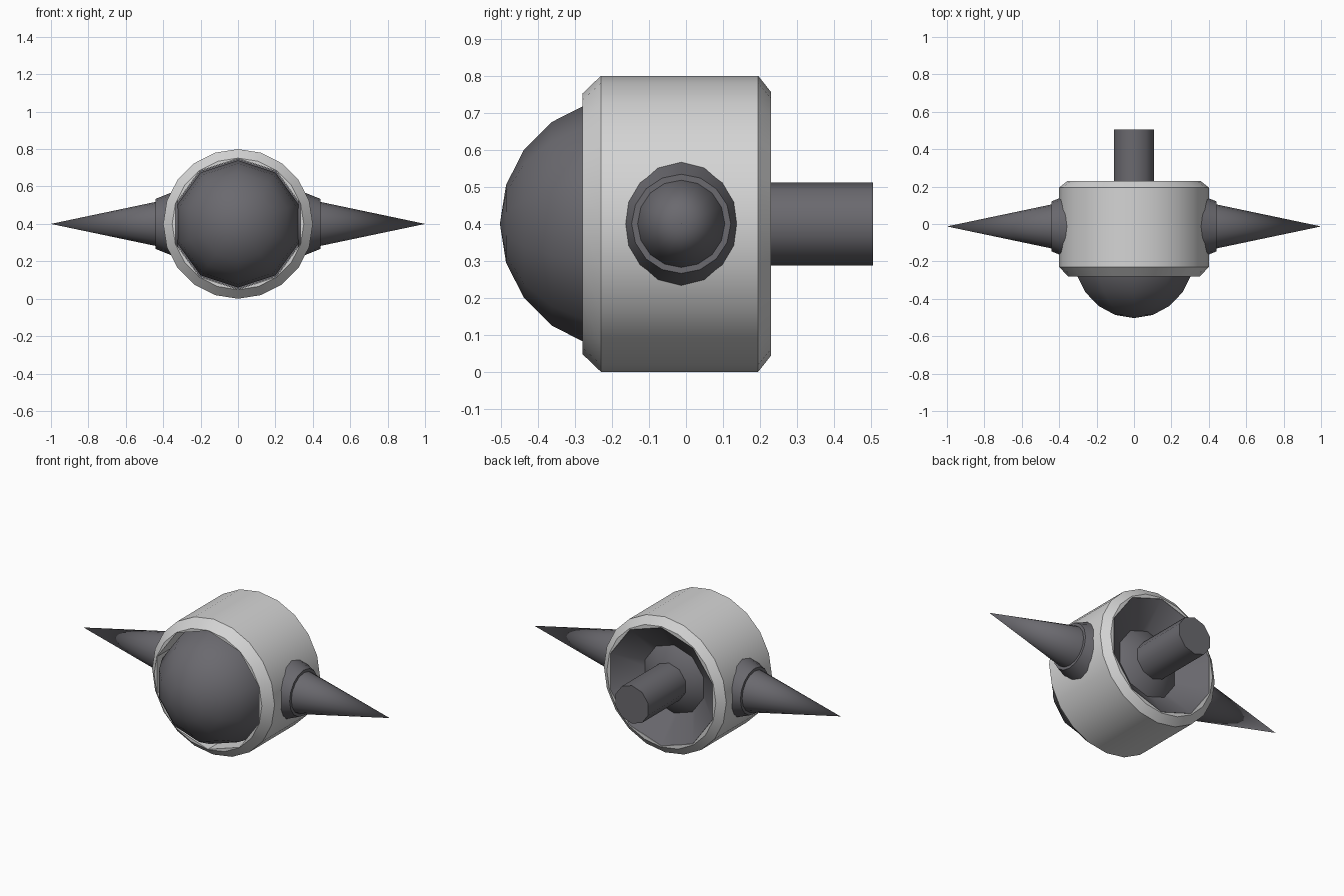
import bpy
import bmesh
import math
from mathutils import Matrix, Vector

cube = bpy.data.objects.get("Cube")
if cube:
    bpy.data.objects.remove(cube, do_unlink=True)


def make_material(name, rgb):
    m = bpy.data.materials.new(name)
    m.use_nodes = True
    m.diffuse_color = (*rgb, 1)
    bsdf = next(n for n in m.node_tree.nodes if n.type == "BSDF_PRINCIPLED")
    bsdf.inputs["Base Color"].default_value = (*rgb, 1)
    return m


light_grey = make_material("light grey", (0.66, 0.66, 0.66))
dark_grey = make_material("dark grey", (0.145, 0.142, 0.158))

CENTRE = Vector((0, 0, 0.4))
ALONG_Y = Matrix.Identity(3)


def lathe(name, profile, sides, material, smooth=40, closed=False,
          turn=ALONG_Y, centre=CENTRE):
    """Spin (radius, distance) points about an axis, first corner at the top.
    A third profile entry True pulls odd corners in, halving the side count."""
    bm = bmesh.new()
    rings = []
    for point in profile:
        r, d = point[:2]
        halved = len(point) > 2 and point[2]
        ring = []
        for i in range(sides):
            a = math.tau * i / sides
            k = r * math.cos(math.tau / sides) if halved and i % 2 else r
            ring.append(bm.verts.new(
                centre + turn @ Vector((k * math.sin(a), d, k * math.cos(a)))))
        rings.append(ring)
    pairs = list(zip(rings, rings[1:]))
    if closed:
        pairs.append((rings[-1], rings[0]))
    for a, b in pairs:
        for i in range(sides):
            j = (i + 1) % sides
            bm.faces.new((a[i], a[j], b[j], b[i]))
    if not closed:
        for ring, point in ((rings[0], profile[0]), (rings[-1], profile[-1])):
            if point[0] > 0:
                bm.faces.new(ring)
    bmesh.ops.remove_doubles(bm, verts=bm.verts, dist=1e-5)
    bmesh.ops.recalc_face_normals(bm, faces=bm.faces)
    mesh = bpy.data.meshes.new(name)
    bm.to_mesh(mesh)
    bm.free()
    mesh.materials.append(material)
    obj = bpy.data.objects.new(name, mesh)
    bpy.context.collection.objects.link(obj)
    bpy.ops.object.select_all(action="DESELECT")
    obj.select_set(True)
    bpy.context.view_layer.objects.active = obj
    bpy.ops.object.shade_smooth_by_angle(angle=math.radians(smooth))
    return obj


# Chamfered barrel with a ten-sided bore
lathe("barrel_body",
      [(0.352, -0.28), (0.4, -0.23), (0.4, 0.195), (0.356, 0.23),
       (0.35, 0.23, True), (0.35, -0.28, True)],
      20, light_grey, smooth=30, closed=True)

# Funnel-shaped recess in the back
lathe("rear_funnel",
      [(0.349, 0.229), (0.1, 0.03), (0.1, -0.1), (0.349, -0.1)],
      10, dark_grey, closed=True)

# Ball in the bore: bulges at the front, shows as a hub in the funnel
R, BALL_Y = 0.34, -0.163
lathe("ball",
      [(R * math.sin(math.pi * i / 10), BALL_Y - R * math.cos(math.pi * i / 10))
       for i in range(11)],
      10, dark_grey)

# Rod out of the back
lathe("rear_rod", [(0.112, 0.0), (0.112, 0.505)], 10, dark_grey)

# Side collars and spikes
for side, sign in (("left", 1), ("right", -1)):
    turn = Matrix.Rotation(-sign * math.pi / 2, 3, "Z")
    centre = Vector((0, -0.013, 0.4))
    lathe(side + "_collar", [(0.182, 0.32), (0.134, 0.44)], 16, dark_grey,
          turn=turn, centre=centre)
    lathe(side + "_spike", [(0.122, 0.42), (0.0, 1.0)], 16, dark_grey,
          turn=turn, centre=centre)
